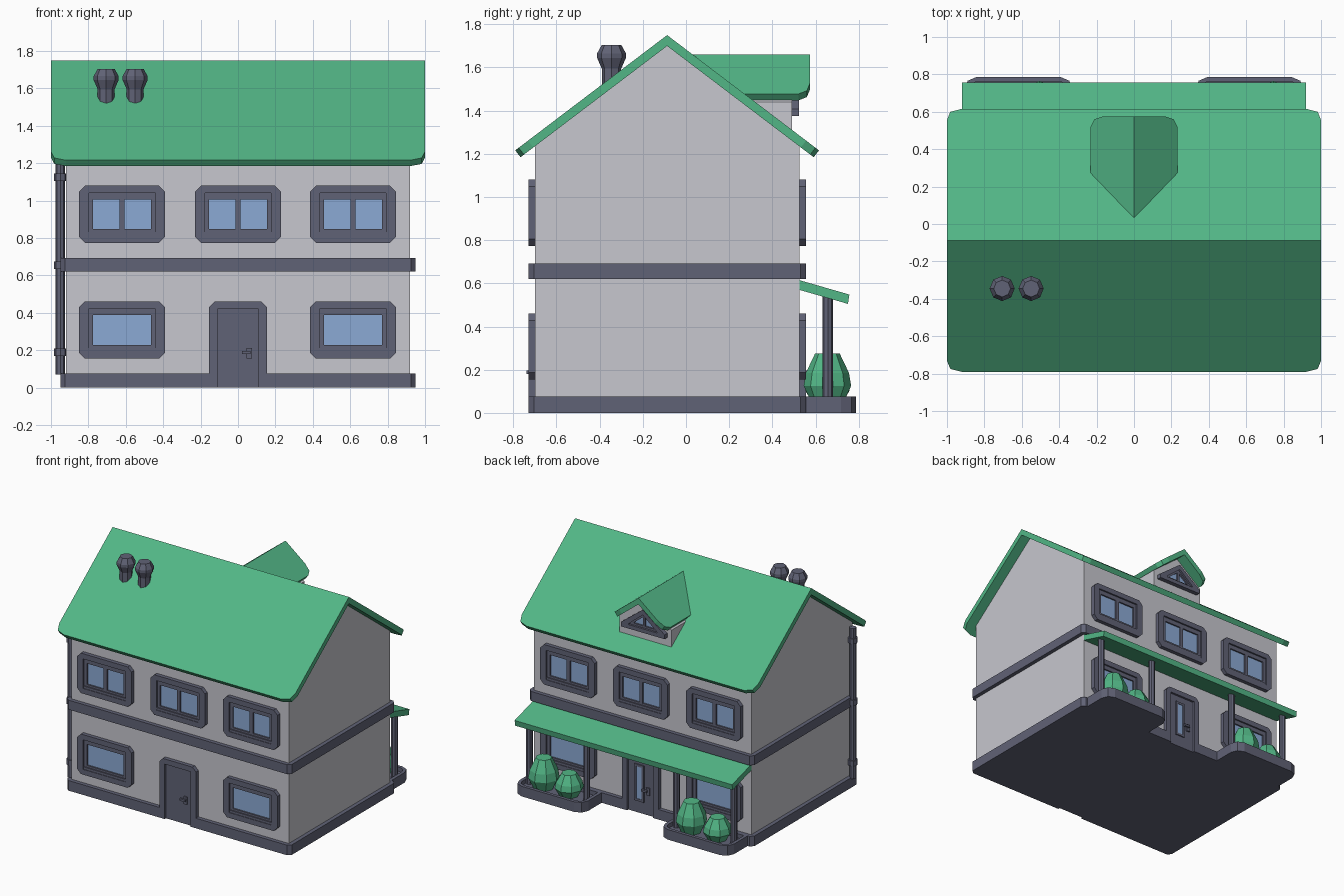
import bpy, bmesh, math

if "Cube" in bpy.data.objects:
    bpy.data.objects.remove(bpy.data.objects["Cube"])

def material(name, rgb):
    m = bpy.data.materials.new(name)
    m.diffuse_color = (*rgb, 1)
    m.use_nodes = True
    m.node_tree.nodes["Principled BSDF"].inputs["Base Color"].default_value = m.diffuse_color
    return m

WALL = material("pale_grey_wall", (0.57, 0.57, 0.62))
TRIM = material("slate_trim", (0.118, 0.123, 0.18))
GREEN = material("green", (0.085, 0.47, 0.24))
GLASS = material("blue_glass", (0.26, 0.40, 0.66))

def finish(bm, name, mat):
    bmesh.ops.recalc_face_normals(bm, faces=bm.faces)
    me = bpy.data.meshes.new(name)
    bm.to_mesh(me)
    bm.free()
    me.materials.append(mat)
    ob = bpy.data.objects.new(name, me)
    bpy.context.collection.objects.link(ob)
    return ob

# Mappings from outline (u, v) and depth w to world space
def plan(u, v, w): return (u, v, w)
def side(u, v, w): return (w, u, v)
def front(u, v, w): return (u, -0.70 - w, v)
def back(u, v, w): return (u, 0.525 + w, v)
def gable(u, v, w): return (u, 0.49 + w, v)

def prism(name, pts, lo, hi, place, mat, hole=None):
    """Extrude an outline; an optional hole has the same point count."""
    bm = bmesh.new()
    def loop(p, w): return [bm.verts.new(place(u, v, w)) for u, v in p]
    def bridge(a, b):
        for i in range(len(a)):
            j = (i + 1) % len(a)
            bm.faces.new((a[i], a[j], b[j], b[i]))
    a, b = loop(pts, lo), loop(pts, hi)
    bridge(a, b)
    if hole:
        c, d = loop(hole, lo), loop(hole, hi)
        bridge(c, d)
        bridge(a, c)
        bridge(b, d)
    else:
        bm.faces.new(a)
        bm.faces.new(b)
    return finish(bm, name, mat)

def rect(x0, y0, x1, y1):
    return [(x0, y0), (x1, y0), (x1, y1), (x0, y1)]

def cham(x0, y0, x1, y1, c):
    return [(x0 + c, y0), (x1 - c, y0), (x1, y0 + c), (x1, y1 - c),
            (x1 - c, y1), (x0 + c, y1), (x0, y1 - c), (x0, y0 + c)]

def lathe(name, x, y, profile, mat, n=8):
    bm = bmesh.new()
    rings = [[bm.verts.new((x + r * math.cos(i * math.tau / n), y + r * math.sin(i * math.tau / n), z))
              for i in range(n)] for r, z in profile]
    for a, b in zip(rings, rings[1:]):
        for i in range(n):
            j = (i + 1) % n
            bm.faces.new((a[i], a[j], b[j], b[i]))
    bm.faces.new(rings[0])
    bm.faces.new(rings[-1])
    return finish(bm, name, mat)

# Walls with gable ends
prism("walls", [(-0.70, 0.03), (0.525, 0.03), (0.525, 1.235), (-0.0875, 1.70), (-0.70, 1.235)],
      -0.92, 0.92, side, WALL)

# Plinth, notched at both doors
c = 0.025
prism("plinth", [(-0.95 + c, -0.73), (-0.155, -0.73), (-0.155, -0.70), (0.155, -0.70), (0.155, -0.73),
                 (0.95 - c, -0.73), (0.95, -0.73 + c), (0.95, 0.555 - c), (0.95 - c, 0.555), (0.155, 0.555),
                 (0.155, 0.525), (-0.155, 0.525), (-0.155, 0.555), (-0.95 + c, 0.555),
                 (-0.95, 0.555 - c), (-0.95, -0.73 + c)], 0, 0.077, plan, TRIM)

# Belt course between the storeys
prism("belt_course", cham(-0.95, -0.73, 0.95, 0.555, c), 0.62, 0.692, plan, TRIM,
      cham(-0.915, -0.695, 0.915, 0.52, 0.002))

# Roof slopes: outline u runs along the ridge, v down the slope
def slope(name, outline, tan, thick, place):
    t = math.atan(tan)
    def put(u, v, w):
        if v < 1e-6:
            v += w * tan          # vertical mitre at the ridge
        return place(u, v * math.cos(t) - w * math.sin(t), -v * math.sin(t) - w * math.cos(t))
    prism(name, outline, 0, thick, put, GREEN)

L = 0.883
main = [(-1, 0), (1, 0), (1, L - 0.075), (0.982, L - 0.02), (0.92, L),
        (-0.92, L), (-0.982, L - 0.02), (-1, L - 0.075)]
D = 0.295
small = [(0.033, 0), (0.575, 0), (0.575, D - 0.085), (0.56, D - 0.025), (0.52, D), (0.26, D)]
for s, n in ((-1, "front"), (1, "back")):
    slope("roof_" + n, main, 0.759, 0.04, lambda u, h, z, s=s: (u, -0.0875 + s * h, 1.75 + z))
for s, n in ((-1, "left"), (1, "right")):
    slope("dormer_roof_" + n, small, 0.79, 0.038, lambda u, h, z, s=s: (s * h, u, 1.66 + z))

# Dormer wall and triangular window
prism("dormer_wall", [(-0.22, 1.27), (0.22, 1.27), (0.22, 1.44), (0, 1.612), (-0.22, 1.44)],
      -0.37, 0, gable, WALL)
def tri(w, z0, z1, z2):
    return [(-w, z0), (w, z0), (w, z1), (0, z2), (-w, z1)]
prism("dormer_window_frame", tri(0.185, 1.375, 1.408, 1.55), 0, 0.033, gable, TRIM,
      tri(0.12, 1.405, 1.412, 1.51))
prism("dormer_window_sash", tri(0.12, 1.405, 1.412, 1.51), 0, 0.018, gable, TRIM,
      tri(0.085, 1.42, 1.425, 1.493))
prism("dormer_window_glass", tri(0.09, 1.415, 1.42, 1.497), 0, 0.006, gable, GLASS)
prism("dormer_window_mullion", rect(-0.01, 1.415, 0.01, 1.5), 0, 0.018, gable, TRIM)

# Windows on front and back
def window(name, x, z, place, split):
    def box(w, h, cc): return cham(x - w, z - h, x + w, z + h, cc)
    prism(name + "_frame", box(0.23, 0.153, 0.032), 0, 0.03, place, TRIM, box(0.18, 0.113, 0.003))
    prism(name + "_sash", box(0.18, 0.113, 0.003), 0, 0.018, place, TRIM, box(0.156, 0.08, 0.002))
    prism(name + "_glass", box(0.158, 0.082, 0.002), 0, 0.007, place, GLASS)
    prism(name + "_sill", rect(x - 0.18, z - 0.113, x + 0.18, z - 0.095), 0.018, 0.026, place, TRIM)
    if split:
        prism(name + "_mullion", rect(x - 0.014, z - 0.08, x + 0.014, z + 0.08), 0, 0.018, place, TRIM)

# Doors on front and back
def door(name, place, hx):
    prism(name + "_frame", [(-0.155, 0), (-0.155, 0.43), (-0.125, 0.46), (0.125, 0.46), (0.155, 0.43),
                            (0.155, 0), (0.11, 0), (0.11, 0.42), (-0.11, 0.42), (-0.11, 0)],
          0, 0.03, place, TRIM)
    prism(name + "_panel", rect(-0.11, 0, 0.11, 0.42), 0, 0.014, place, TRIM)
    prism(name + "_handle_plate", rect(hx - 0.014, 0.155, hx + 0.014, 0.212), 0.014, 0.024, place, TRIM)
    e = hx - math.copysign(0.038, hx)
    prism(name + "_handle_lever", rect(min(e, hx), 0.18, max(e, hx) + 0.008, 0.196), 0.024, 0.04, place, TRIM)

for n, place in (("front", front), ("back", back)):
    for x in (-0.62, 0, 0.615):
        window(f"{n}_upper_window", x, 0.927, place, True)
    for x in (-0.62, 0.615):
        window(f"{n}_lower_window", x, 0.308, place, False)
door("front_door", front, 0.06)
door("back_door", back, -0.06)
prism("back_door_glass_frame", rect(-0.025, 0.09, 0.055, 0.37), 0.014, 0.022, back, TRIM,
      rect(-0.008, 0.107, 0.038, 0.353))
prism("back_door_glass", rect(-0.008, 0.107, 0.038, 0.353), 0.014, 0.018, back, GLASS)

# Porch roof
prism("porch_roof", [(0.525, 0.615), (0.757, 0.548), (0.75, 0.505), (0.525, 0.57)], -0.92, 0.92, side, GREEN)

# Porch planters, posts and bushes on both sides
def tray(s, i):
    a, b, y0, y1, r = 0.325 + i, 0.91 - i, 0.54 + i, 0.787 - i, 0.07 - i
    return [(s * x, y) for x, y in ((a, y0), (b, y0), (b, y1 - r), (b - r * 0.3, y1 - r * 0.3), (b - r, y1),
                                    (a + r, y1), (a + r * 0.3, y1 - r * 0.3), (a, y1 - r))]
for s, n in ((-1, "left"), (1, "right")):
    prism(n + "_planter_rim", tray(s, 0), 0, 0.077, plan, TRIM, tray(s, 0.025))
    prism(n + "_planter_floor", tray(s, 0.025), 0, 0.045, plan, TRIM)
    for x in (0.38, 0.865):
        lathe(n + "_porch_post", s * x, 0.657, [(0.024, 0.04), (0.024, 0.55)], TRIM)
for x, big in ((0.745, True), (0.53, False), (-0.505, True), (-0.725, False)):
    k, h = (1, 1) if big else (0.93, 0.74)
    lathe("bush", x, 0.655, [(r * k, 0.04 + z * h) for r, z in
          ((0.07, 0), (0.11, 0.085), (0.1, 0.145), (0.057, 0.235))], GREEN)

# Chimney pots
for x in (-0.705, -0.55):
    lathe("chimney", x, -0.345, [(0.045, 1.48), (0.045, 1.595), (0.067, 1.645), (0.067, 1.665),
                                 (0.045, 1.705)], TRIM)

# Drainpipe with clamps
lathe("drainpipe", -0.95, -0.66, [(0.025, 0.07), (0.025, 1.22)], TRIM)
for z in (0.19, 0.655, 1.125):
    lathe("drainpipe_clamp", -0.95, -0.66, [(0.034, z - 0.02), (0.034, z + 0.02)], TRIM)
